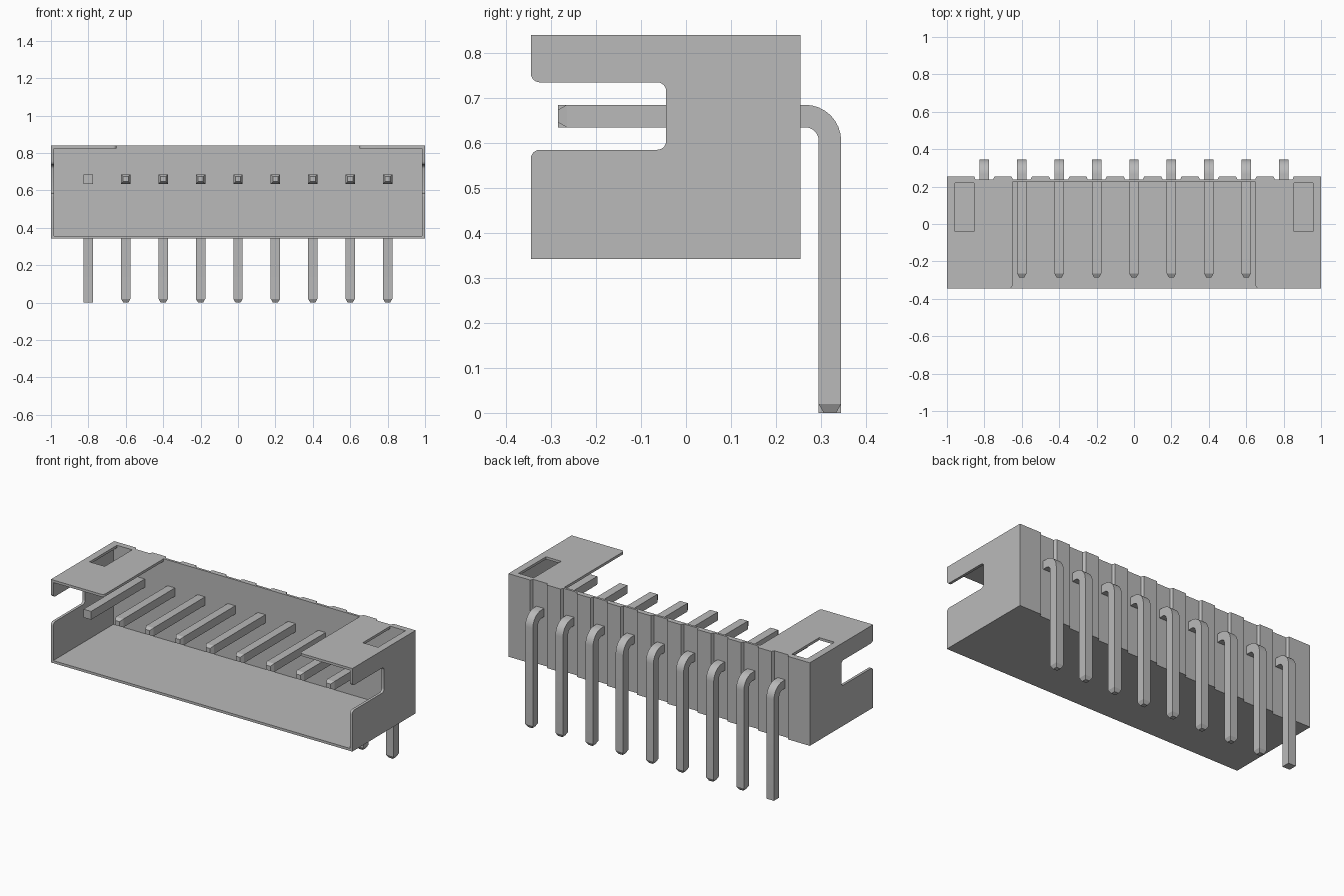
import bpy, bmesh, math
from mathutils import Vector

cube = bpy.data.objects.get("Cube")
if cube:
    bpy.data.objects.remove(cube, do_unlink=True)

# One grey for every part
grey = bpy.data.materials.new("light_grey")
grey.use_nodes = True
COLOUR = (0.49, 0.49, 0.49, 1)
grey.diffuse_color = COLOUR
grey.node_tree.nodes["Principled BSDF"].inputs["Base Color"].default_value = COLOUR


def finish(name, bm):
    bmesh.ops.recalc_face_normals(bm, faces=bm.faces)
    mesh = bpy.data.meshes.new(name)
    bm.to_mesh(mesh)
    bm.free()
    mesh.materials.append(grey)
    obj = bpy.data.objects.new(name, mesh)
    bpy.context.collection.objects.link(obj)
    return obj


def prism(name, points, lo, hi, axis="z"):
    """Extrude an XY profile along z, or a YZ profile along x."""
    bm = bmesh.new()
    place = (lambda p, h: (p[0], p[1], h)) if axis == "z" else (lambda p, h: (h, p[0], p[1]))
    a = [bm.verts.new(place(p, lo)) for p in points]
    b = [bm.verts.new(place(p, hi)) for p in points]
    bm.faces.new(a)
    bm.faces.new(b)
    n = len(points)
    for i in range(n):
        bm.faces.new((a[i], a[(i + 1) % n], b[(i + 1) % n], b[i]))
    return finish(name, bm)


def rect(x0, x1, y0, y1):
    return [(x0, y0), (x1, y0), (x1, y1), (x0, y1)]


def arc(cx, cy, r, start, end, steps=6):
    angles = [math.radians(start + (end - start) * i / steps) for i in range(steps + 1)]
    return [(cx + r * math.cos(t), cy + r * math.sin(t)) for t in angles]


def activate(obj):
    bpy.ops.object.select_all(action="DESELECT")
    obj.select_set(True)
    bpy.context.view_layer.objects.active = obj


def cut(obj, cutter):
    activate(obj)
    mod = obj.modifiers.new("cut", "BOOLEAN")
    mod.operation = "DIFFERENCE"
    mod.solver = "EXACT"
    mod.object = cutter
    bpy.ops.object.modifier_apply(modifier=mod.name)
    bpy.data.objects.remove(cutter, do_unlink=True)


FRONT, BACK, BOTTOM, TOP = -0.345, 0.255, 0.342, 0.84
pin_x = [-0.8 + 0.2 * i for i in range(9)]

# Housing block with shallow vertical grooves down the back
outline = [(-1, BACK), (-1, FRONT), (1, FRONT), (1, BACK)]
for x in reversed(pin_x):
    outline += [(x + 0.055, BACK), (x + 0.047, 0.238), (x - 0.047, 0.238), (x - 0.055, BACK)]
housing = prism("housing", outline, BOTTOM, TOP)

# Hollow interior, open at the front
cut(housing, prism("cavity", rect(-0.984, 0.984, -0.6, 0.224), BOTTOM + 0.015, TOP - 0.015))

# Top opening that leaves a tab at each end, with rounded front corners
r = 0.018
opening = [(-0.8, -0.6), (0.8, -0.6), (0.8, FRONT)]
opening += arc(0.65 + r, FRONT + r, r, 270, 180) + [(0.65, 0.224), (-0.65, 0.224)]
opening += arc(-0.65 - r, FRONT + r, r, 0, -90) + [(-0.8, FRONT)]
cut(housing, prism("top_opening", opening, 0.8, 0.95))

# Side slots with rounded corners and mouths
z0, z1, r, y_end = 0.585, 0.735, 0.02, -0.044
slot = [(-0.6, z0 - r), (FRONT, z0 - r)] + arc(FRONT + r, z0 - r, r, 180, 90)
slot += arc(y_end - r, z0 + r, r, -90, 0) + arc(y_end - r, z1 - r, r, 0, 90)
slot += arc(FRONT + r, z1 + r, r, 270, 180) + [(-0.6, z1 + r)]
cut(housing, prism("side_slots", slot, -1.2, 1.2, "x"))

# Window in each top tab
for s in (-1, 1):
    xs = sorted((s * 0.856, s * 0.957))
    cut(housing, prism("tab_window", rect(xs[0], xs[1], -0.04, 0.22), 0.8, 0.95))
activate(housing)
bpy.ops.object.shade_smooth_by_angle(angle=math.radians(30))


# Right-angle pins: a square section swept along a bent path
def pin(name, x, tip):
    h, bend = 0.025, 0.055
    path = [(-0.285, 0.66, 0, tip), (-0.265, 0.66, 0, 1)]
    for i in range(9):
        t = math.pi / 2 * i / 8
        path.append((0.265 + bend * math.sin(t), 0.605 + bend * math.cos(t), t, 1))
    path += [(0.32, 0.02, math.pi / 2, 1), (0.32, 0, math.pi / 2, tip)]
    bm = bmesh.new()
    rings = []
    for y, z, t, scale in path:
        normal = Vector((0, math.sin(t), math.cos(t)))
        side = Vector((1, 0, 0))
        centre = Vector((x, y, z))
        rings.append([bm.verts.new(centre + (side * a + normal * b) * h * scale)
                      for a, b in ((-1, -1), (1, -1), (1, 1), (-1, 1))])
    for a, b in zip(rings, rings[1:]):
        for i in range(4):
            j = (i + 1) % 4
            bm.faces.new((a[i], a[j], b[j], b[i]))
    bm.faces.new(rings[0])
    bm.faces.new(rings[-1])
    obj = finish(name, bm)
    activate(obj)
    bpy.ops.object.shade_smooth_by_angle(angle=math.radians(20))


# The first pin has square ends, the others are tapered
for i, x in enumerate(pin_x):
    pin(f"pin_{i + 1}", x, 1.0 if i == 0 else 0.55)
